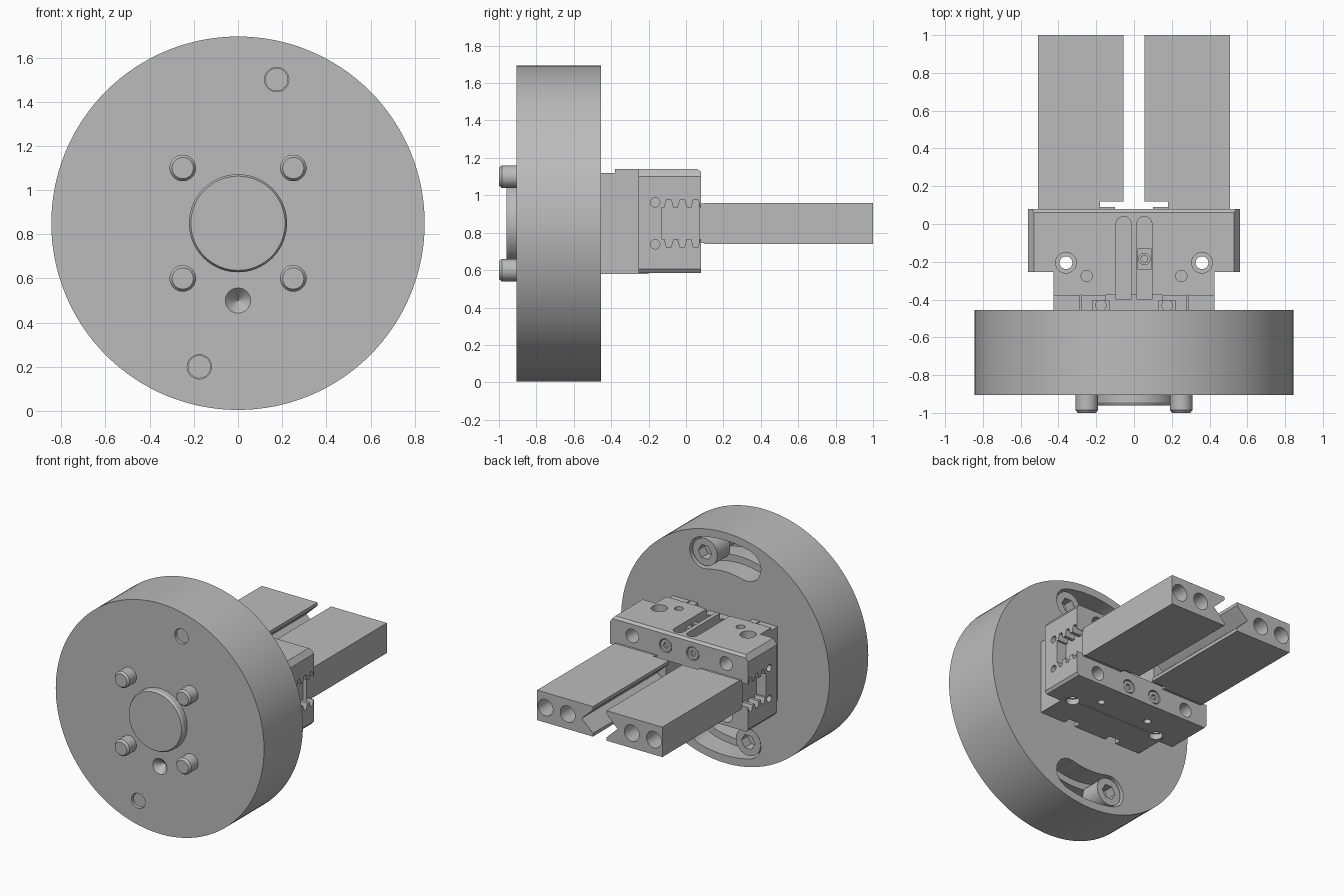
import bpy, bmesh
from math import sin, cos, pi, radians

cube = bpy.data.objects.get("Cube")
if cube:
    bpy.data.objects.remove(cube)

steel = bpy.data.materials.new("plain_grey")
steel.use_nodes = True
GREY = (0.5, 0.5, 0.5, 1)
steel.diffuse_color = GREY
steel.node_tree.nodes["Principled BSDF"].inputs["Base Color"].default_value = GREY

CZ = 0.85  # height of the main axis


def prism(name, axis, pts, a, b, taper=1.0):
    """Extrude a 2D outline along an axis from a to b, scaling the far end."""
    place = {"x": lambda p, t: (t, p[0], p[1]),
             "y": lambda p, t: (p[0], t, p[1]),
             "z": lambda p, t: (p[0], p[1], t)}[axis]
    mu = sum(p[0] for p in pts) / len(pts)
    mv = sum(p[1] for p in pts) / len(pts)
    far = [(mu + (u - mu) * taper, mv + (v - mv) * taper) for u, v in pts]
    bm = bmesh.new()
    lo = [bm.verts.new(place(p, a)) for p in pts]
    hi = [bm.verts.new(place(p, b)) for p in far]
    bm.faces.new(lo)
    bm.faces.new(hi)
    n = len(pts)
    for i in range(n):
        j = (i + 1) % n
        bm.faces.new((lo[i], lo[j], hi[j], hi[i]))
    bmesh.ops.recalc_face_normals(bm, faces=bm.faces)
    mesh = bpy.data.meshes.new(name)
    bm.to_mesh(mesh)
    bm.free()
    mesh.materials.append(steel)
    ob = bpy.data.objects.new(name, mesh)
    bpy.context.collection.objects.link(ob)
    return ob


def box(name, x0, x1, y0, y1, z0, z1):
    return prism(name, "z", [(x0, y0), (x1, y0), (x1, y1), (x0, y1)], z0, z1)


def ring(u, v, r, n=32):
    return [(u + r * cos(2 * pi * i / n), v + r * sin(2 * pi * i / n)) for i in range(n)]


def cyl(name, axis, u, v, r, a, b, taper=1.0, n=32):
    return prism(name, axis, ring(u, v, r, n), a, b, taper)


def combine(ob, parts, operation="DIFFERENCE"):
    """Apply booleans with the given parts, then remove those parts."""
    for part in parts:
        mod = ob.modifiers.new("cut", "BOOLEAN")
        mod.operation, mod.solver, mod.object = operation, "EXACT", part
    bpy.context.view_layer.update()
    graph = bpy.context.evaluated_depsgraph_get()
    mesh = bpy.data.meshes.new_from_object(ob.evaluated_get(graph))
    ob.modifiers.clear()
    ob.data = mesh
    for part in parts:
        bpy.data.objects.remove(part)
    return ob


def arc_slot(half, turn):
    """Outline of a curved slot around the main axis."""
    r, reach = 0.673, radians(15)
    at = lambda rad, a: (rad * sin(a + turn), CZ + rad * cos(a + turn))
    steps = [i / 10 for i in range(11)]
    pts = [at(r + half, -reach + 2 * reach * s) for s in steps]
    for end, sign in ((reach, 1), (-reach, -1)):
        cu, cv = at(r, end)
        for s in steps[1:-1]:
            w = (pi / 2 - pi * s) - end - turn if sign > 0 else (-pi / 2 - pi * s) - end - turn
            pts.append((cu + half * cos(w), cv + half * sin(w)))
        if sign > 0:
            pts += [at(r - half, reach - 2 * reach * s) for s in steps]
    return pts


def socket_screw(name, u, v, r, y0, y1, hexr):
    head = cyl(name, "y", u, v, r, y0, y1)
    return combine(head, [cyl("hex", "y", u, v, hexr, y1 - (y1 - y0) * 0.5, y1 + 0.02, n=6)])


# Flange disc with curved bolt slots
FRONT, BACK = -0.905, -0.455
disc = cyl("flange_disc", "y", 0, CZ, 0.845, FRONT, BACK, n=128)
cuts = [cyl("cone", "y", 0, 0.5, 0.058, FRONT - 0.001, FRONT + 0.06, 0.05)]
for turn, side in ((0, 1), (pi, -1)):
    cuts.append(prism("wide", "y", arc_slot(0.115, turn), -0.62, BACK + 0.02))
    cuts.append(prism("narrow", "y", arc_slot(0.065, turn), -0.76, -0.6))
    u, v = 0.175 * side, CZ + 0.65 * side
    cuts.append(cyl("bore", "y", u, v, 0.055, FRONT - 0.02, -0.7))
combine(disc, cuts)

# Flange bolts sitting in the slots
for side, label in ((1, "upper"), (-1, "lower")):
    u, v = 0.175 * side, CZ + 0.65 * side
    socket_screw(label + "_flange_bolt", u, v, 0.1, -0.62, -0.47, 0.055)
    cyl(label + "_flange_bolt_shank", "y", u, v, 0.052, FRONT + 0.02, -0.61)

# Centring boss and four pins on the front
cyl("centring_boss", "y", 0, CZ, 0.222, -0.945, FRONT + 0.01, n=64)
cyl("centring_boss_chamfer", "y", 0, CZ, 0.222, -0.945, -0.96, 0.96, n=64)
for sx in (-1, 1):
    for sz in (-1, 1):
        u, v = 0.25 * sx, CZ + 0.25 * sz
        cyl("mounting_pin", "y", u, v, 0.06, -0.985, FRONT + 0.01)
        cyl("mounting_pin_tip", "y", u, v, 0.06, -0.985, -1.0, 0.8)

# Gripper body: chamfered main block, narrower neck, raised top plate
section = [(-0.56, 0.605), (-0.545, 0.585), (0.545, 0.585), (0.56, 0.605),
           (0.56, 1.1), (0.53, 1.14), (-0.53, 1.14), (-0.56, 1.1)]
body = prism("gripper_body", "y", section, -0.255, 0.08)
combine(body, [box("neck", -0.425, 0.425, -0.46, -0.2, 0.58, 1.12),
               box("plate", -0.425, 0.425, -0.38, -0.2, 1.1, 1.14)], "UNION")


def rack_profile(mouth):
    """Toothed slide channel, mirrored above and below the main axis."""
    low, high, pitch = 0.085, 0.128, 0.072
    top = [(-0.13, low)]
    for i in range(3):
        y = -0.116 + pitch * i
        top += [(y, low), (y + 0.012, high), (y + 0.036, high), (y + 0.048, low)]
    top.append((mouth, low))
    return [(y, CZ + h) for y, h in top] + [(y, CZ - h) for y, h in reversed(top)]


cuts = [prism("channel", "x", rack_profile(0.12), -0.7, 0.7),
        prism("edge", "x", [(0.06, 1.16), (0.12, 1.16), (0.12, 1.12), (0.08, 1.125), (0.06, 1.141)], -0.7, 0.7),
        box("pocket", -0.15, 0.15, -0.5, -0.375, 1.09, 1.2)]
for s in (-1, 1):
    # Vertical through holes, dowel holes and relief slits
    cuts += [cyl("through", "z", 0.36 * s, -0.205, 0.034, 0.5, 1.2),
             cyl("sink_top", "z", 0.36 * s, -0.205, 0.055, 1.07, 1.2),
             cyl("sink_low", "z", 0.36 * s, -0.205, 0.045, 0.5, 0.62),
             cyl("dowel", "z", 0.25 * s, -0.275, 0.03, 1.06, 1.2),
             cyl("dowel_low", "z", 0.2 * s, -0.1, 0.025, 0.5, 0.63),
             box("slit", 0.283 * s - 0.004, 0.283 * s + 0.004, -0.5, -0.375, 1.05, 1.2),
             box("notch", 0.175 * s - 0.046, 0.175 * s + 0.046, -0.5, -0.405, 1.05, 1.2),
             box("notch_low", 0.175 * s - 0.046, 0.175 * s + 0.046, -0.5, -0.405, 0.5, 0.63)]
    # Round-ended grooves on top
    gx = 0.055 * s
    groove = [(gx - 0.04, -0.4), (gx + 0.04, -0.4)]
    groove += [(gx + 0.04 * cos(pi * i / 12), 0.04 * sin(pi * i / 12)) for i in range(13)]
    groove += []
    cuts.append(prism("groove", "z", groove, 1.05, 1.2))
    for t in (-1, 1):
        z = CZ + 0.19 * t
        cuts += [cyl("face_hole", "y", 0.38 * s, z, 0.05, -0.05, 0.15),
                 cyl("face_recess", "y", 0.11 * s, z, 0.05, 0.05, 0.15),
                 cyl("side_hole", "x", -0.165, CZ + 0.112 * t, 0.025, 0.5 * s, 0.6 * s)]
combine(body, cuts)

# Cover screws on the jaw side and the small stop in a top groove
for s in (-1, 1):
    for t in (-1, 1):
        socket_screw("cover_screw", 0.11 * s, CZ + 0.19 * t, 0.043, 0.04, 0.075, 0.022)
    cyl("neck_screw", "z", 0.175 * s, -0.43, 0.03, 1.04, 1.09)
stop = box("groove_stop", 0.018, 0.092, -0.24, -0.13, 1.04, 1.1)
combine(stop, [cyl("stop_recess", "z", 0.055, -0.185, 0.03, 1.08, 1.12)])
cyl("stop_screw", "z", 0.055, -0.185, 0.02, 1.07, 1.095)

# Jaws: toothed carriage, foot and finger with a V notch facing the other jaw
for s, label in ((1, "left"), (-1, "right")):
    prism(label + "_carriage", "x", rack_profile(0.09), 0.1 * s, 0.48 * s)
    foot = sorted((0.18 * s, 0.508 * s))
    box(label + "_jaw_foot", *foot, 0.07, 0.13, 0.745, 0.955)
    outline = [(0.055 * s, 0.12), (0.18 * s, 0.12), (0.18 * s, 0.1),
               (0.508 * s, 0.1), (0.508 * s, 1.0), (0.055 * s, 1.0)]
    jaw = prism(label + "_jaw", "z", outline, 0.74, 0.96)
    notch = [(0.03 * s, 0.74), (0.145 * s, CZ), (0.03 * s, 0.96)]
    combine(jaw, [prism("vee", "y", notch, 0.05, 1.1)] +
            [cyl("hole", "y", x * s, CZ, 0.06, 0.6, 1.1) for x in (0.26, 0.44)])

# Smooth round surfaces, keep machined edges sharp
for ob in bpy.context.scene.objects:
    if ob.type == "MESH":
        bpy.ops.object.select_all(action="DESELECT")
        ob.select_set(True)
        bpy.context.view_layer.objects.active = ob
        bpy.ops.object.shade_smooth_by_angle(angle=radians(30))
